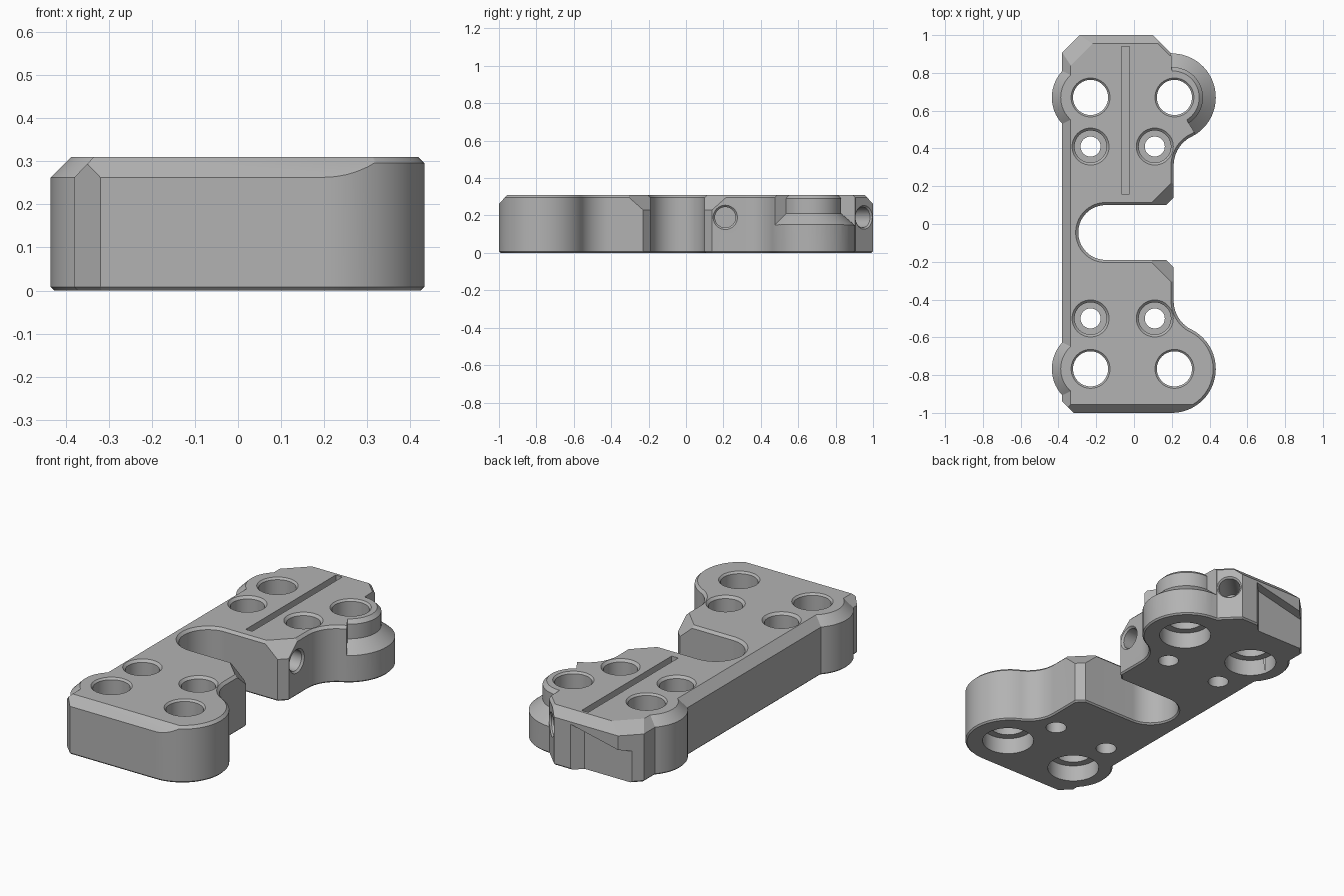
import bpy, bmesh
from math import cos, sin, pi, radians
from mathutils import Matrix, Vector

if "Cube" in bpy.data.objects:
    bpy.data.objects.remove(bpy.data.objects["Cube"])

TOP = 0.31
LOBE = 0.233        # radius of the rounded right-hand ends
FRONT, BACK = -0.767, 0.67   # y of the large hole rows

metal = bpy.data.materials.new("light grey metal")
metal.use_nodes = True
metal.diffuse_color = (0.45, 0.45, 0.45, 1)
metal.node_tree.nodes["Principled BSDF"].inputs["Base Color"].default_value = (0.45, 0.45, 0.45, 1)


def finish(bm, name):
    bmesh.ops.remove_doubles(bm, verts=bm.verts, dist=1e-5)
    bmesh.ops.recalc_face_normals(bm, faces=bm.faces)
    mesh = bpy.data.meshes.new(name)
    bm.to_mesh(mesh)
    bm.free()
    mesh.materials.append(metal)
    ob = bpy.data.objects.new(name, mesh)
    bpy.context.collection.objects.link(ob)
    return ob


def arc(cx, cy, r, a0, a1, n=24):
    angles = [radians(a0 + (a1 - a0) * i / n) for i in range(n + 1)]
    return [(cx + r * cos(a), cy + r * sin(a)) for a in angles]


def inset(pts, d):
    """Offset a counter-clockwise outline inwards with mitred corners."""
    out = []
    for i, p in enumerate(pts):
        p = Vector(p)
        e = (p - Vector(pts[i - 1])).normalized()
        f = (Vector(pts[(i + 1) % len(pts)]) - p).normalized()
        n1, n2 = Vector((-e.y, e.x)), Vector((-f.y, f.x))
        out.append(p + (n1 + n2) * d / (1 + n1.dot(n2)))
    return out


def slab(name, pts, bottom=0.008, top=0.014):
    """Extruded outline with small chamfers on both rims."""
    bm = bmesh.new()
    levels = [(bottom, 0), (0, bottom), (0, TOP - top), (top, TOP)]
    rings = [[bm.verts.new((x, y, z)) for x, y in inset(pts, d)] for d, z in levels]
    for lo, hi in zip(rings, rings[1:]):
        for i in range(len(pts)):
            bm.faces.new((lo[i - 1], lo[i], hi[i], hi[i - 1]))
    bm.faces.new(rings[0][::-1])
    bm.faces.new(rings[-1])
    return finish(bm, name)


def lathe(name, profile, matrix, a0=0, a1=360, n=56):
    """Revolve a closed (radius, height) profile, capping partial turns."""
    bm = bmesh.new()
    full = a1 - a0 == 360
    count = n if full else n + 1
    rings = []
    for i in range(count):
        a = radians(a0 + (a1 - a0) * i / n)
        rings.append([bm.verts.new((r * cos(a), r * sin(a), z)) for r, z in profile])
    for i in range(n):
        p, q = rings[i], rings[(i + 1) % count]
        for k in range(len(profile)):
            if profile[k][0] or profile[k - 1][0]:
                bm.faces.new((p[k - 1], p[k], q[k], q[k - 1]))
    if not full:
        bm.faces.new(rings[0])
        bm.faces.new(rings[-1])
    bmesh.ops.remove_doubles(bm, verts=bm.verts, dist=1e-5)
    bmesh.ops.dissolve_degenerate(bm, edges=bm.edges, dist=1e-6)
    bm.transform(matrix)
    return finish(bm, name)


def hull(name, pts):
    bm = bmesh.new()
    verts = [bm.verts.new(p) for p in pts]
    bmesh.ops.convex_hull(bm, input=verts)
    return finish(bm, name)


def bevel_cutter(p, q, run, drop):
    """Wedge whose sloping face starts on top line p-q and falls to its right."""
    p, q = Vector(p), Vector(q)
    d = (q - p).normalized()
    n = Vector((d.y, -d.x))
    section = [(-run / 2, TOP + drop / 2), (2 * run, TOP - 2 * drop), (2 * run, TOP + drop / 2)]
    return hull("bevel_cutter", [(*(e + n * s), z) for e in (p, q) for s, z in section])


def combine(body, tool, operation="DIFFERENCE"):
    mod = body.modifiers.new("shape", "BOOLEAN")
    mod.operation, mod.solver, mod.object = operation, "EXACT", tool
    bpy.context.view_layer.objects.active = body
    bpy.ops.object.modifier_apply(modifier=mod.name)
    bpy.data.objects.remove(tool)


def at(x, y, z=0):
    return Matrix.Translation((x, y, z))


# Plate outline: front lobe, side slot, back lobe, clipped back corners
outline = arc(0.2, FRONT, LOBE, -90, 63.4)
outline += arc(0.38, FRONT + 0.36, 0.17, 243.4, 180, 14)
outline += [(0.21, -0.23), (0.17, -0.19)]
outline += arc(-0.15, -0.045, 0.145, 270, 90, 32)
outline += [(0.17, 0.10), (0.21, 0.14)]
outline += arc(0.38, BACK - 0.36, 0.17, 180, 116.6, 14)
outline += arc(0.2, BACK, LOBE, -63.4, 88)[1:]
outline += [(0.195, 0.905), (0.10, 1), (-0.288, 1), (-0.38, 0.908), (-0.38, -0.94), (-0.32, -1)]
clean = [p for i, p in enumerate(outline) if (Vector(p) - Vector(outline[i - 1])).length > 1e-3]
plate = slab("mounting_plate", clean)

# Wide bevels along the left, front and back edges and the slot mouth
for p, q, run, drop in [
    ((-0.335, 1.1), (-0.335, -1.1), 0.045, 0.047),
    ((-0.6, -0.955), (0.6, -0.955), 0.045, 0.047),
    ((0.6, 0.955), (-0.6, 0.955), 0.045, 0.047),
    ((-0.12, 1.055), (-0.435, 0.74), 0.08, 0.047),
    ((0.31, -0.42), (0.03, -0.14), 0.064, 0.08),
    ((0.03, 0.05), (0.31, 0.33), 0.064, 0.08),
]:
    if run == 0.064:     # slot mouth bevels stay inside the slot corner
        c = (Vector(p) + Vector(q)) / 2
        half = (Vector(q) - Vector(p)) * 0.42
        p, q = c - half, c + half
    combine(plate, bevel_cutter(p, q, run, drop))

# Round bosses on the left side
boss = [(0, 0), (0.197, 0), (0.205, 0.008), (0.205, 0.263), (0.158, TOP), (0, TOP)]
for y in (FRONT, BACK):
    combine(plate, lathe("side_boss", boss, at(-0.23, y)), "UNION")

# Stepped shoulder around the back right hole
shoulder = [(0.13, 0.32), (0.16, 0.29), (0.16, 0.21), (0.30, 0.09), (0.30, 0.34), (0.13, 0.34)]
combine(plate, lathe("shoulder_cutter", shoulder, at(0.205, BACK), -58, 92))

# Large holes, wider underneath, and small counterbored holes
large = [(0, -0.1), (0.133, -0.1), (0.133, 0.09), (0.093, 0.09), (0.093, 0.3), (0.113, 0.32), (0, 0.32)]
small = [(0, -0.1), (0.053, -0.1), (0.053, 0.1), (0.085, 0.1), (0.085, 0.297), (0.108, 0.32), (0, 0.32)]
for y in (FRONT, BACK):
    for x in (-0.23, 0.214):
        combine(plate, lathe("large_hole_cutter", large, at(x, y)))
for y in (-0.5, 0.41):
    for x in (-0.23, 0.11):
        combine(plate, lathe("small_hole_cutter", small, at(x, y)))

# Cross holes in the right side and the clipped back corner
cross = [(0, -0.18), (0.055, -0.18), (0.055, -0.01), (0.075, 0.01), (0.075, 0.1), (0, 0.1)]
sideways = Matrix.Rotation(pi / 2, 4, "Y")
combine(plate, lathe("side_hole_cutter", cross, at(0.21, 0.21, 0.19) @ sideways))
combine(plate, lathe("corner_hole_cutter", cross,
                     at(0.15, 0.952, 0.19) @ Matrix.Rotation(pi / 4, 4, "Z") @ sideways))

# Long groove in the top
combine(plate, hull("groove_cutter", [(x, y, z) for x in (-0.065, -0.025)
                                      for y in (0.16, 0.94) for z in (0.27, 0.35)]))

# Shallow recess in the back wall with a sloping ceiling
floor = [(0.05, 1.05, 0.25), (0.0, 1.0, 0.25), (-0.05, 0.95, 0.24), (-0.4, 0.95, 0.16), (-0.4, 1.05, 0.16)]
combine(plate, hull("recess_cutter", [(x, y, h) for x, y, z in floor for h in (-0.1, z)]))

# Smooth round walls, sharp rims
plate.select_set(True)
bpy.context.view_layer.objects.active = plate
bpy.ops.object.shade_smooth_by_angle(angle=radians(25))
